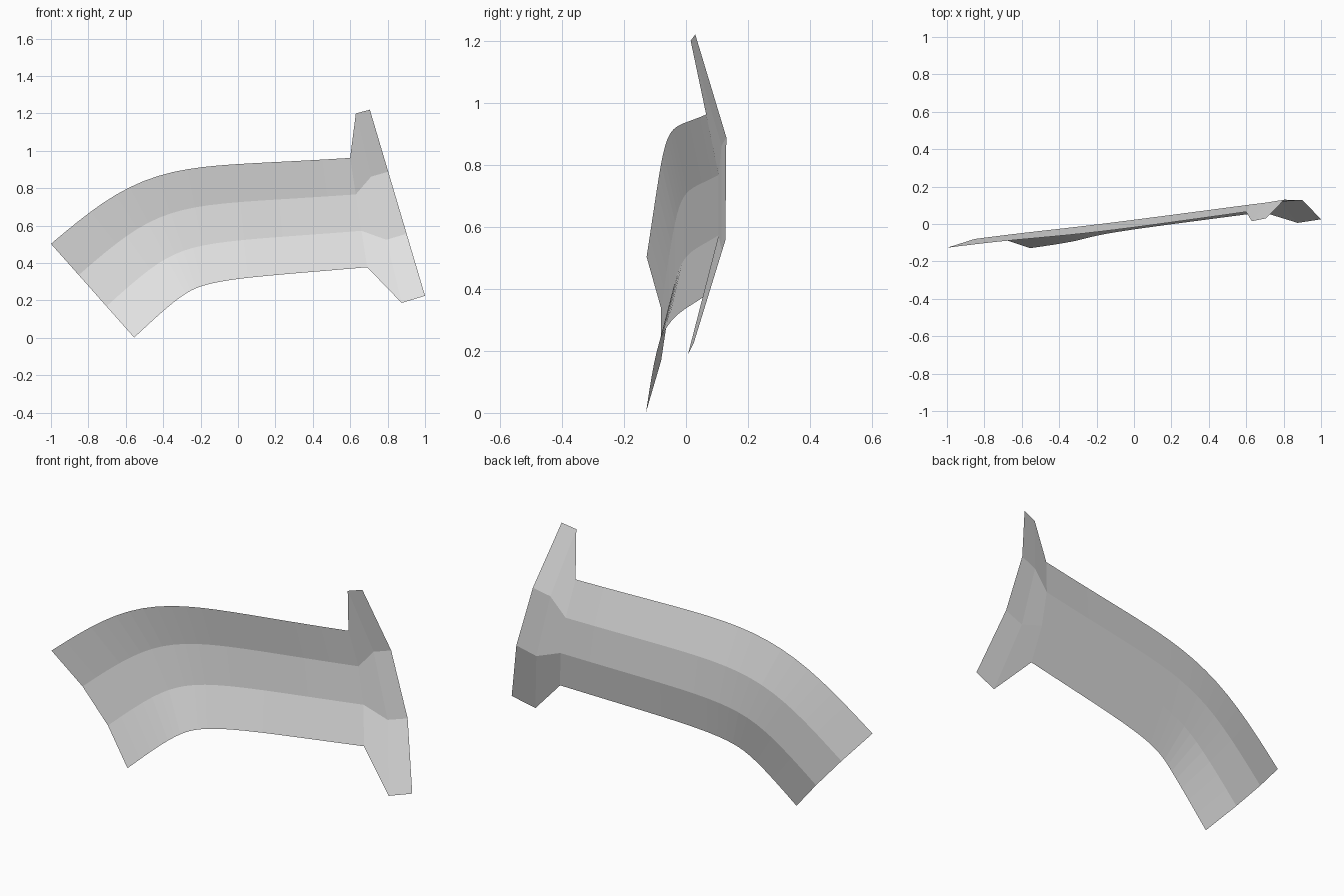
import bpy, bmesh
from mathutils import Vector

if "Cube" in bpy.data.objects:
    bpy.data.objects.remove(bpy.data.objects["Cube"])

SEG = 18            # segments along the curved band
THIRDS = (0, 1/3, 2/3, 1)

def row(top, bottom, ys):
    """Four points evenly spaced from top to bottom, with given depths."""
    pts = []
    for f, y in zip(THIRDS, ys):
        p = top.lerp(bottom, f)
        pts.append(Vector((p.x, y, p.y)))
    return pts

# Centre line of the band (x, z) as a cubic curve
P = [Vector(p) for p in ((-0.7775, 0.2525), (-0.33, 0.65), (-0.345, 0.595), (0.645, 0.67))]

def centre(t):
    s = 1 - t
    pos = P[0]*s**3 + P[1]*(3*s*s*t) + P[2]*(3*s*t*t) + P[3]*t**3
    tan = (P[1]-P[0])*(s*s) + (P[2]-P[1])*(2*s*t) + (P[3]-P[2])*(t*t)
    return pos, tan.normalized()

# Curved band: three facets across, edges bent toward the front
rows = []
for i in range(SEG + 1):
    t = i / SEG
    c, d = centre(t)
    half = Vector((d.y + 0.08*t**4, -d.x)) * (0.335 - 0.042*t)
    u = (c.x - P[0].x) / (P[3].x - P[0].x)
    edge, mid = -0.127 + 0.192*u, -0.08 + 0.185*u
    rows.append(row(c - half, c + half, (edge, mid, mid, edge - 0.002)))

# Blunt arrow head: inner barb row and outer row
rows.append(row(Vector((0.63, 1.20)), Vector((0.875, 0.187)), (0.015, 0.115, 0.115, 0.006)))
rows.append(row(Vector((0.705, 1.22)), Vector((1.0, 0.225)), (0.03, 0.13, 0.127, 0.025)))

# Skin the rows with quads facing the front
bm = bmesh.new()
grid = [[bm.verts.new(p) for p in r] for r in rows]
for a, b in zip(grid, grid[1:]):
    for j in range(3):
        bm.faces.new((a[j], a[j+1], b[j+1], b[j]))
mesh = bpy.data.meshes.new("curved_arrow")
bm.to_mesh(mesh)
bm.free()

grey = bpy.data.materials.new("light grey")
grey.diffuse_color = (0.8, 0.8, 0.8, 1)
grey.use_nodes = True
grey.node_tree.nodes["Principled BSDF"].inputs["Base Color"].default_value = grey.diffuse_color
mesh.materials.append(grey)
bpy.context.collection.objects.link(bpy.data.objects.new("curved_arrow", mesh))
